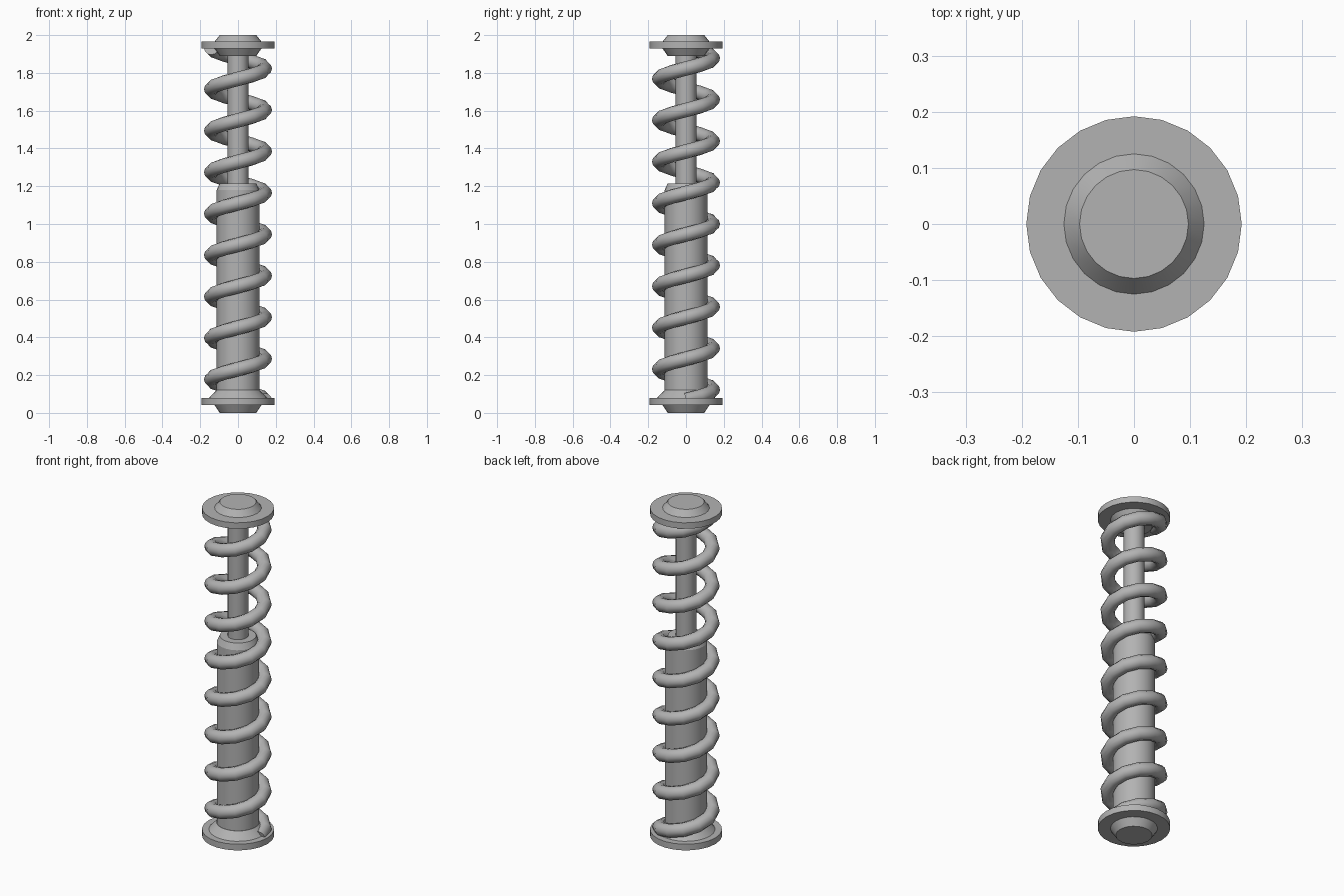
import bpy, bmesh, math
from mathutils import Matrix, Vector

if "Cube" in bpy.data.objects:
    bpy.data.objects.remove(bpy.data.objects["Cube"])

SIDES = 24
grey = bpy.data.materials.new("dark_grey")
grey.diffuse_color = (0.45, 0.45, 0.45, 1)
grey.use_nodes = True
grey.node_tree.nodes["Principled BSDF"].inputs["Base Color"].default_value = grey.diffuse_color


def finish(name, bm, smooth_angle):
    bmesh.ops.recalc_face_normals(bm, faces=bm.faces)
    mesh = bpy.data.meshes.new(name)
    bm.to_mesh(mesh)
    bm.free()
    mesh.materials.append(grey)
    ob = bpy.data.objects.new(name, mesh)
    bpy.context.collection.objects.link(ob)
    bpy.ops.object.select_all(action='DESELECT')
    ob.select_set(True)
    bpy.context.view_layer.objects.active = ob
    bpy.ops.object.shade_smooth_by_angle(angle=math.radians(smooth_angle))
    return ob


def lathe(name, profile):
    """Closed turned part from (radius, z) points, bottom to top."""
    bm = bmesh.new()
    rings = [[bm.verts.new((r * math.cos(a), r * math.sin(a), z))
              for a in (2 * math.pi * i / SIDES for i in range(SIDES))]
             for r, z in profile]
    for lo, hi in zip(rings, rings[1:]):
        for i in range(SIDES):
            j = (i + 1) % SIDES
            bm.faces.new((lo[i], lo[j], hi[j], hi[i]))
    bm.faces.new(rings[0][::-1])
    bm.faces.new(rings[-1])
    return finish(name, bm, 20)


# Spring seats with chamfered hubs at both ends
lathe("lower_mount", [(0.097, 0), (0.125, 0.042), (0.192, 0.042), (0.192, 0.078),
                      (0.155, 0.078), (0.115, 0.12)])
lathe("upper_mount", [(0.097, 1.89), (0.125, 1.93), (0.192, 1.93), (0.192, 1.965),
                      (0.125, 1.965), (0.097, 2.0)])

# Damper body with chamfered top, and the piston rod
lathe("damper_body", [(0.113, 0.1), (0.113, 1.18), (0.097, 1.215)])
lathe("piston_rod", [(0.055, 1.2), (0.055, 1.9)])

# Coil spring: a circle swept along a rising helix centred on z = 1
COIL_R, WIRE_R, PITCH, TURNS, STEPS = 0.142, 0.038, 0.2195, 8.5, 12
slope = math.atan(PITCH / (2 * math.pi * COIL_R))
bm = bmesh.new()
place = (Matrix.Translation((COIL_R, 0, 1 - PITCH * TURNS / 2))
         @ Matrix.Rotation(math.pi / 2 + slope, 4, 'X'))
bmesh.ops.create_circle(bm, segments=12, radius=WIRE_R, matrix=place)
bmesh.ops.spin(bm, geom=bm.verts[:] + bm.edges[:], cent=(0, 0, 0), axis=(0, 0, 1),
               dvec=Vector((0, 0, PITCH / STEPS)), angle=TURNS * 2 * math.pi,
               steps=int(TURNS * STEPS))
bmesh.ops.holes_fill(bm, edges=[e for e in bm.edges if e.is_boundary], sides=0)
# Ground ends: trim the wire flat inside each seat
for z, up in ((0.06, -1), (1.947, 1)):
    bmesh.ops.bisect_plane(bm, geom=bm.verts[:] + bm.edges[:] + bm.faces[:],
                           plane_co=(0, 0, z), plane_no=(0, 0, up), clear_outer=True)
    bmesh.ops.holes_fill(bm, edges=[e for e in bm.edges if e.is_boundary], sides=0)
finish("coil_spring", bm, 50)
